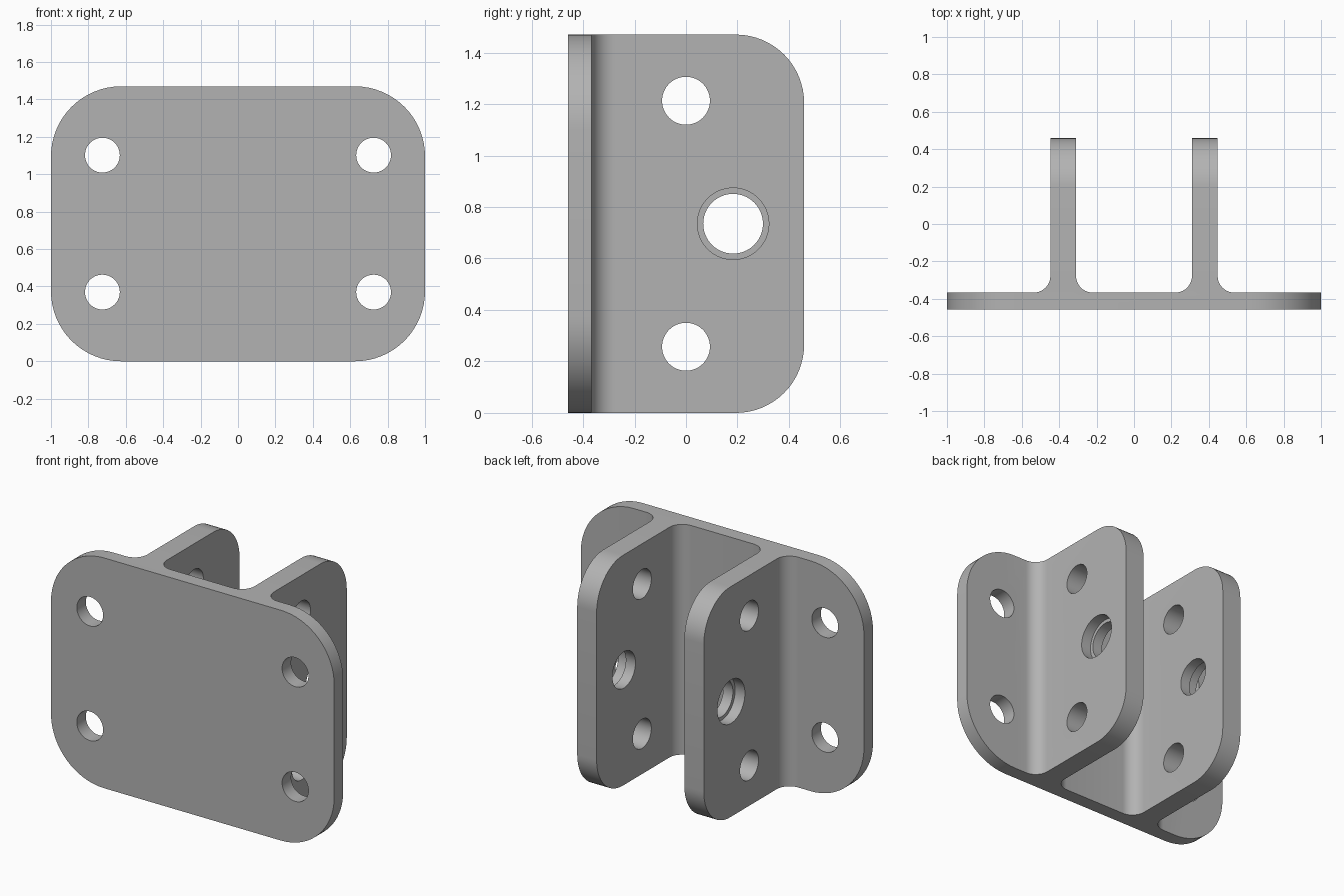
import bpy, bmesh, math
from mathutils import Matrix, Vector

if "Cube" in bpy.data.objects:
    bpy.data.objects.remove(bpy.data.objects["Cube"])

H = 1.47                      # overall height
Y0, Y1, Y2 = -0.458, -0.367, 0.459   # plate front, plate back, lug tip
XI, XO = 0.31, 0.447          # inner and outer lug faces
R = 0.09                      # fillet between plate and lugs

grey = bpy.data.materials.new("grey metal")
grey.diffuse_color = (0.45, 0.45, 0.45, 1)
grey.use_nodes = True
grey.node_tree.nodes["Principled BSDF"].inputs["Base Color"].default_value = grey.diffuse_color


def arc(cx, cy, a0, a1, n=10):
    steps = [math.radians(a0 + (a1 - a0) * i / n) for i in range(n + 1)]
    return [(cx + R * math.cos(a), cy + R * math.sin(a)) for a in steps]


def make_object(name, bm):
    bmesh.ops.recalc_face_normals(bm, faces=bm.faces)
    mesh = bpy.data.meshes.new(name)
    bm.to_mesh(mesh)
    bm.free()
    mesh.materials.append(grey)
    obj = bpy.data.objects.new(name, mesh)
    bpy.context.collection.objects.link(obj)
    return obj


def add_cylinder(bm, centre, radius, length, axis):
    turn = Matrix.Rotation(math.pi / 2, 4, 'Y' if axis == 'X' else 'X')
    bmesh.ops.create_cone(bm, cap_ends=True, segments=64, radius1=radius, radius2=radius,
                          depth=length, matrix=Matrix.Translation(centre) @ turn)


def round_corners(bm, test, radius):
    edges = [e for e in bm.edges if test(e.verts[0].co, e.verts[1].co)]
    bmesh.ops.bevel(bm, geom=edges, offset=radius, offset_type='OFFSET',
                    segments=16, profile=0.5, affect='EDGES')


# Bracket body: plan profile with filleted lugs, extruded upward
half = [(1, Y0), (1, Y1)] + arc(XO + R, Y1 + R, 270, 180)
half += [(XO, Y2), (XI, Y2)] + arc(XI - R, Y1 + R, 0, -90)
profile = half + [(-x, y) for x, y in reversed(half)]
bm = bmesh.new()
base = bm.faces.new([bm.verts.new((x, y, 0)) for x, y in profile])
top = bmesh.ops.extrude_face_region(bm, geom=[base])['geom']
bmesh.ops.translate(bm, vec=Vector((0, 0, H)),
                    verts=[v for v in top if isinstance(v, bmesh.types.BMVert)])
bmesh.ops.recalc_face_normals(bm, faces=bm.faces)

# Rounded plate corners, then rounded lug corners
round_corners(bm, lambda a, b: abs(a.x) > 0.99 and abs(a.x - b.x) < 1e-4
              and abs(a.z - b.z) < 1e-4, 0.375)
round_corners(bm, lambda a, b: a.y > 0.45 and b.y > 0.45 and abs(a.z - b.z) < 1e-4, 0.265)
bracket = make_object("bracket", bm)

# Through holes: four in the plate, three crossing both lugs
bm = bmesh.new()
for x in (-0.725, 0.725):
    for z in (0.37, 1.102):
        add_cylinder(bm, (x, Y0, z), 0.093, 0.4, 'Y')
for y, z, r in ((0, 0.257, 0.093), (0, 1.213, 0.093), (0.183, H / 2, 0.116)):
    add_cylinder(bm, (0, y, z), r, 1.4, 'X')
holes = make_object("hole_cutter", bm)

# Counterbores on the outer lug faces
bm = bmesh.new()
for side in (-1, 1):
    add_cylinder(bm, (side * (0.378 + 0.1), 0.183, H / 2), 0.139, 0.2, 'X')
counterbores = make_object("counterbore_cutter", bm)

for cutter in (holes, counterbores):
    cutter.hide_render = True
    mod = bracket.modifiers.new(cutter.name, 'BOOLEAN')
    mod.operation, mod.solver, mod.object = 'DIFFERENCE', 'EXACT', cutter

# Apply the cuts, drop the cutters and shade smooth with sharp edges
bpy.context.view_layer.objects.active = bracket
bracket.select_set(True)
for mod in list(bracket.modifiers):
    bpy.ops.object.modifier_apply(modifier=mod.name)
for cutter in (holes, counterbores):
    bpy.data.objects.remove(cutter)
bpy.ops.object.shade_smooth_by_angle(angle=math.radians(30))
